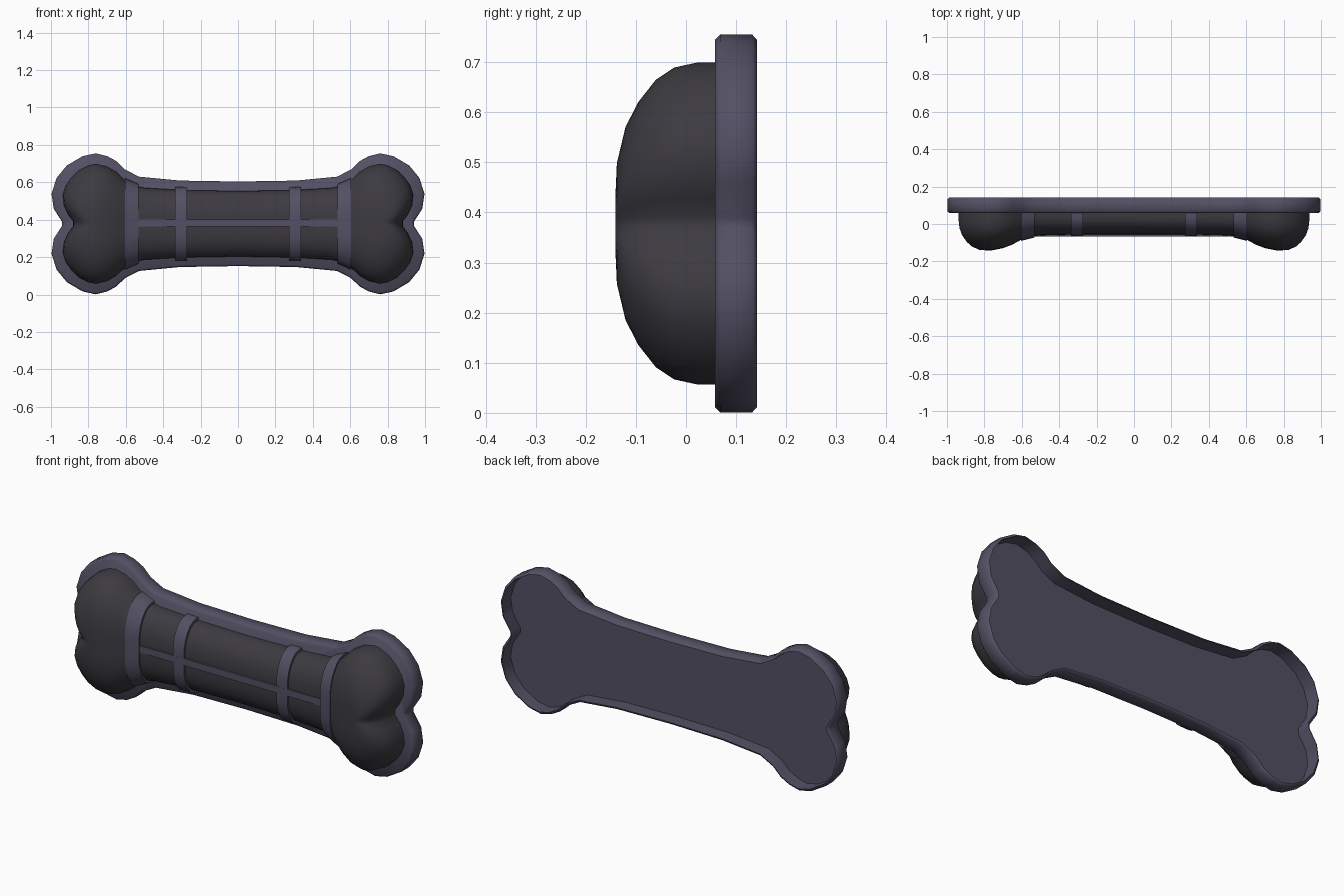
import bpy, bmesh, math
from mathutils import Matrix

if "Cube" in bpy.data.objects:
    bpy.data.objects.remove(bpy.data.objects["Cube"])

ZC, Y0 = 0.378, 0.062        # mid height, front plane of the backing tray

# cross-section of the domed bone: (share of half height, share of depth)
PROFILE = [(1, 0), (1, 0.2), (0.97, 0.42), (0.895, 0.6), (0.755, 0.775),
           (0.6, 0.9), (0.375, 0.985), (0.19, 0.998), (0, 1)]
FULL = PROFILE + [(-s, g) for s, g in reversed(PROFILE[:-1])]


def material(name, rgb):
    m = bpy.data.materials.new(name)
    m.diffuse_color = (*rgb, 1)
    m.use_nodes = True
    m.node_tree.nodes["Principled BSDF"].inputs["Base Color"].default_value = m.diffuse_color
    return m


dark = material("dark_rubber", (0.046, 0.043, 0.052))
violet = material("violet_trim", (0.088, 0.08, 0.128))


def finish(bm, name, mat, angle=35):
    bmesh.ops.remove_doubles(bm, verts=bm.verts, dist=1e-4)
    bmesh.ops.recalc_face_normals(bm, faces=bm.faces)
    me = bpy.data.meshes.new(name)
    bm.to_mesh(me)
    bm.free()
    me.materials.append(mat)
    ob = bpy.data.objects.new(name, me)
    bpy.context.collection.objects.link(ob)
    bpy.ops.object.select_all(action='DESELECT')
    ob.select_set(True)
    bpy.context.view_layer.objects.active = ob
    bpy.ops.object.shade_smooth_by_angle(angle=math.radians(angle))
    return ob


def grid(bm, rows):
    vs = [[bm.verts.new(p) for p in row] for row in rows]
    for a, b in zip(vs, vs[1:]):
        for i in range(len(a) - 1):
            bm.faces.new((a[i], a[i + 1], b[i + 1], b[i]))


def section(x, h, d):
    return [(x, Y0 - d * g, ZC + h * s) for s, g in FULL]


def mirror_x(bm):
    bmesh.ops.mirror(bm, geom=bm.verts[:] + bm.edges[:] + bm.faces[:],
                     matrix=Matrix.Identity(4), merge_dist=1e-4, axis='X')


# backing tray: quarter outline reflected around, chamfered, hollow at the back
quarter = [(0, 0.226), (0.31, 0.231), (0.53, 0.252), (0.605, 0.291), (0.65, 0.335),
           (0.70, 0.362), (0.76, 0.377), (0.83, 0.362), (0.915, 0.312),
           (0.97, 0.245), (0.997, 0.16), (0.985, 0.08), (0.94, 0.01)]
right = quarter + [(x, -z) for x, z in reversed(quarter)]
outline = right + [(-x, z) for x, z in reversed(right[1:-1])]
bm = bmesh.new()
face = bm.faces.new([bm.verts.new((x, 0.058, ZC + z)) for x, z in outline])
ext = bmesh.ops.extrude_face_region(bm, geom=[face])
bmesh.ops.translate(bm, vec=(0, 0.084, 0),
                    verts=[v for v in ext['geom'] if isinstance(v, bmesh.types.BMVert)])
rim = [e for e in bm.edges if abs(e.verts[0].co.y - e.verts[1].co.y) < 1e-5]
bmesh.ops.bevel(bm, geom=rim, offset=0.01, segments=1, affect='EDGES', profile=0.5)
bmesh.ops.recalc_face_normals(bm, faces=bm.faces)
back = max(bm.faces, key=lambda f: f.calc_center_median().y)
bmesh.ops.inset_region(bm, faces=[back], thickness=0.003, use_even_offset=True)
ext = bmesh.ops.extrude_face_region(bm, geom=[back])
bmesh.ops.translate(bm, vec=(0, -0.074, 0),
                    verts=[v for v in ext['geom'] if isinstance(v, bmesh.types.BMVert)])
if back.is_valid:
    bmesh.ops.delete(bm, geom=[back], context='FACES_ONLY')
finish(bm, "backing_tray", violet, 58)

# bone body: lofted shaft flowing into a two-lobed end dome
XC, H, D = 0.76, 0.321, 0.203
stations = [(0, 0.175, 0.117), (0.3, 0.18, 0.118), (0.5, 0.192, 0.123),
            (0.56, 0.205, 0.129), (0.605, 0.235, 0.147), (0.65, 0.278, 0.172),
            (0.7, 0.307, 0.191), (XC, H, D)]
lobe = [(XC, H), (0.80, 0.313), (0.85, 0.288), (0.89, 0.25), (0.922, 0.205), (0.938, 0.155),
        (0.932, 0.1), (0.91, 0.05), (0.882, 0.014)]
ends = lobe + [(x, -z) for x, z in reversed(lobe)]
bm = bmesh.new()
grid(bm, [section(*s) for s in stations])
grid(bm, [[(XC + (x - XC) * s, Y0 - D * g, ZC + z * s) for s, g in PROFILE] for x, z in ends])
bmesh.ops.remove_doubles(bm, verts=bm.verts, dist=1e-4)
mirror_x(bm)
finish(bm, "bone_body", dark, 80)


# raised bands wrapped around the shaft, in mirrored pairs
def bands(name, x0, h0, d0, x1, h1, d1):
    bm = bmesh.new()
    t = 0.04
    grid(bm, [section(x0, h0 - t, d0 - t), section(x0, h0, d0),
              section(x1, h1, d1), section(x1, h1 - t, d1 - t)])
    mirror_x(bm)
    finish(bm, name, violet)


bands("outer_bands", 0.532, 0.212, 0.134, 0.603, 0.244, 0.152)
bands("inner_bands", 0.272, 0.195, 0.127, 0.337, 0.197, 0.128)

# lengthwise rib along the shaft
bm = bmesh.new()
bmesh.ops.create_cube(bm, size=1, matrix=Matrix.Translation((0, -0.037, 0.382))
                      @ Matrix.Diagonal((1.08, 0.058, 0.036, 1)))
finish(bm, "centre_rib", violet)
